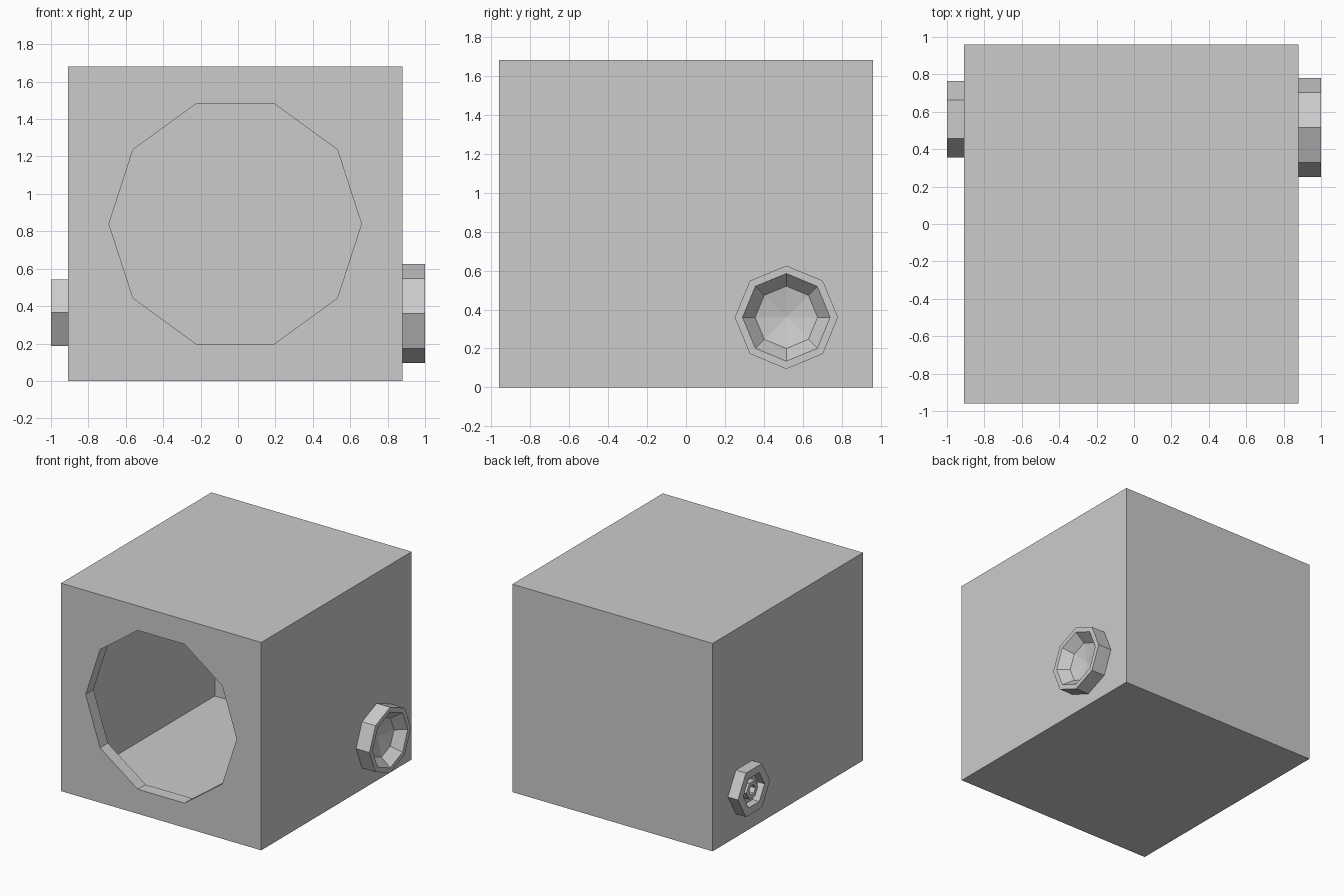
import bpy, bmesh
from math import cos, sin, pi

cube = bpy.data.objects.get("Cube")
if cube:
    bpy.data.objects.remove(cube, do_unlink=True)

grey = bpy.data.materials.new("plain grey")
grey.use_nodes = True
colour = (0.6, 0.6, 0.6, 1)
grey.diffuse_color = colour
grey.node_tree.nodes["Principled BSDF"].inputs["Base Color"].default_value = colour


def finish(name, bm):
    bmesh.ops.recalc_face_normals(bm, faces=bm.faces)
    mesh = bpy.data.meshes.new(name)
    bm.to_mesh(mesh)
    bm.free()
    mesh.materials.append(grey)
    obj = bpy.data.objects.new(name, mesh)
    bpy.context.collection.objects.link(obj)
    return obj


def box(bm, lo, hi):
    made = bmesh.ops.create_cube(bm, size=1)
    for v in made["verts"]:
        v.co = [a + (b - a) * (c + 0.5) for a, b, c in zip(lo, hi, v.co)]


def turned(name, sides, y, z, profile):
    """Spin (radius, x) points around an axis along x; first and last are closed."""
    bm = bmesh.new()
    rings = []
    for r, x in profile:
        if r == 0:
            rings.append([bm.verts.new((x, y, z))] * sides)
        else:
            rings.append([bm.verts.new((x, y + r * cos(2 * pi * i / sides),
                                        z + r * sin(2 * pi * i / sides)))
                          for i in range(sides)])
    for a, b in zip(rings, rings[1:]):
        for i in range(sides):
            j = (i + 1) % sides
            bm.faces.new(dict.fromkeys((a[i], a[j], b[j], b[i])))
    for ring in (rings[0], rings[-1]):
        if ring[0] is not ring[1]:
            bm.faces.new(ring)
    return finish(name, bm)


# Hollow body with a ten-sided opening in the front wall
LO, HI, WALL = (-0.91, -0.96, 0), (0.88, 0.96, 1.68), 0.1
bm = bmesh.new()
box(bm, LO, HI)
body = finish("body", bm)

bm = bmesh.new()
box(bm, [a + WALL for a in LO], [b - WALL for b in HI])
cavity = finish("cavity_cutter", bm)

bm = bmesh.new()
ends = [[bm.verts.new((-0.015 + 0.675 * cos(pi * i / 5), y, 0.84 + 0.675 * sin(pi * i / 5)))
         for i in range(10)] for y in (-1.1, -0.7)]
for end in ends:
    bm.faces.new(end)
for i in range(10):
    j = (i + 1) % 10
    bm.faces.new((ends[0][i], ends[0][j], ends[1][j], ends[1][i]))
opening = finish("opening_cutter", bm)

for cutter in (cavity, opening):
    cutter.hide_render = True
    cutter.hide_viewport = True
    mod = body.modifiers.new("cut", 'BOOLEAN')
    mod.operation = 'DIFFERENCE'
    mod.solver = 'EXACT'
    mod.object = cutter

# Eight-sided knob with a dished face
turned("dished_knob", 8, 0.515, 0.36,
       [(0.265, 0.87), (0.265, 1.0), (0.225, 1.0), (0.16, 0.922), (0, 0.89)])

# Six-sided socket with a small hollow post in its recess
turned("socket", 6, 0.56, 0.365,
       [(0.205, -0.9), (0.205, -1.0), (0.135, -1.0), (0.135, -0.94),
        (0.075, -0.94), (0.075, -0.985), (0.04, -0.985), (0.04, -0.94)])
